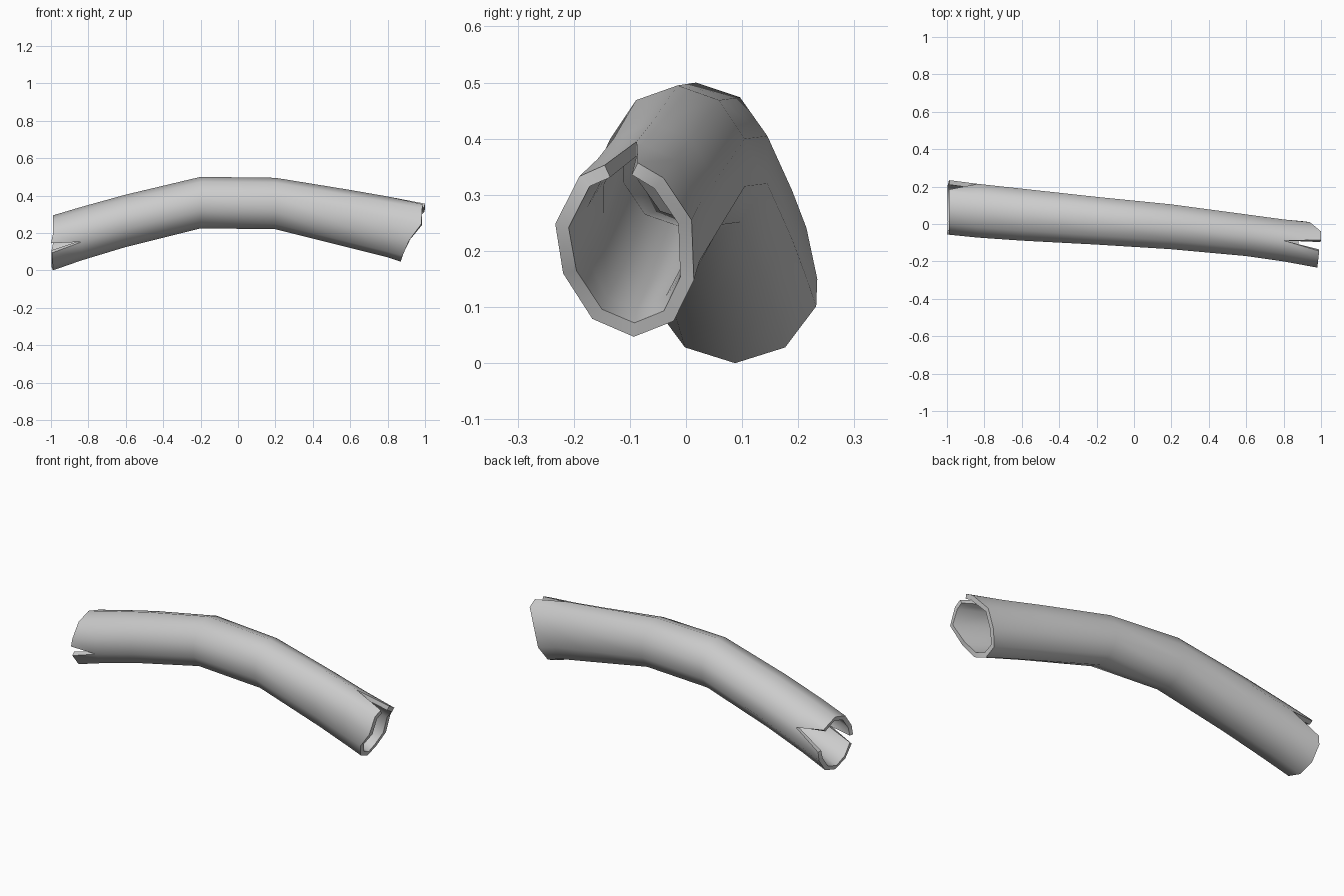
import bpy, bmesh, math

if "Cube" in bpy.data.objects:
    bpy.data.objects.remove(bpy.data.objects["Cube"])

SIDES = 10
# Tube stations: x, centre y, centre z, radius y, radius z
STATIONS = [(-0.835, 0.071, 0.197, 0.151, 0.143), (-0.6, 0.05, 0.265, 0.146, 0.14),
            (-0.2, 0.0175, 0.3625, 0.134, 0.1375), (0.2, -0.015, 0.3575, 0.126, 0.1375),
            (0.6, -0.06, 0.275, 0.117, 0.155), (0.8, -0.088, 0.2325, 0.118, 0.1625)]


def angle(k):
    return math.radians(-90 + 360 / SIDES * k)


def ring(x, cy, cz, ry, rz):
    return [(x, cy + ry * math.cos(angle(k)), cz + rz * math.sin(angle(k))) for k in range(SIDES)]


# Left mouth: regular ring, with two corners split apart into notches
left = ring(-0.99, 0.0875, 0.147, 0.152, 0.147)
left_split = {3: ((-0.985, 0.234, 0.15), (-0.985, 0.185, 0.255)),
              8: ((-1.0, -0.055, 0.145), (-0.995, -0.05, 0.093))}
# Right mouth: broken, slanting rim with one notch on top
right = [(0.87, -0.093, 0.047), (0.875, -0.022, 0.075), (0.91, 0.014, 0.148),
         (0.94, 0.01, 0.255), (1.0, -0.04, 0.33), (1.0, -0.09, 0.355),
         (0.985, -0.19, 0.333), (0.98, -0.233, 0.248), (0.915, -0.219, 0.16),
         (0.88, -0.167, 0.079)]
right_split = {5: ((1.0, -0.086, 0.357), (0.99, -0.145, 0.353))}

bm = bmesh.new()


def add_ring(points, split={}):
    """Returns one (before, after) vertex pair per corner; split corners differ."""
    pairs = []
    for k, p in enumerate(points):
        if k in split:
            pairs.append(tuple(bm.verts.new(q) for q in split[k]))
        else:
            v = bm.verts.new(p)
            pairs.append((v, v))
    return pairs


rings = [add_ring(left, left_split)]
rings += [add_ring(ring(*s)) for s in STATIONS]
rings.append(add_ring(right, right_split))
for a, b in zip(rings, rings[1:]):
    for k in range(SIDES):
        n = (k + 1) % SIDES
        bm.faces.new((a[k][1], b[k][1], b[n][0], a[n][0]))
bmesh.ops.recalc_face_normals(bm, faces=bm.faces)
# Make sure the normals point away from the tube's axis
bm.normal_update()
test = max(bm.faces, key=lambda f: f.calc_center_median().z)
if test.normal.z < 0:
    bmesh.ops.reverse_faces(bm, faces=bm.faces)

mesh = bpy.data.meshes.new("hollow_log")
bm.to_mesh(mesh)
bm.free()
log = bpy.data.objects.new("hollow_log", mesh)
bpy.context.collection.objects.link(log)
bpy.context.view_layer.objects.active = log
log.select_set(True)

# Wall thickness, grown inwards
wall = log.modifiers.new("wall", 'SOLIDIFY')
wall.thickness = 0.024
wall.offset = -1
wall.use_even_offset = True
bpy.ops.object.modifier_apply(modifier=wall.name)
bpy.ops.object.shade_smooth_by_angle(angle=math.radians(50))
